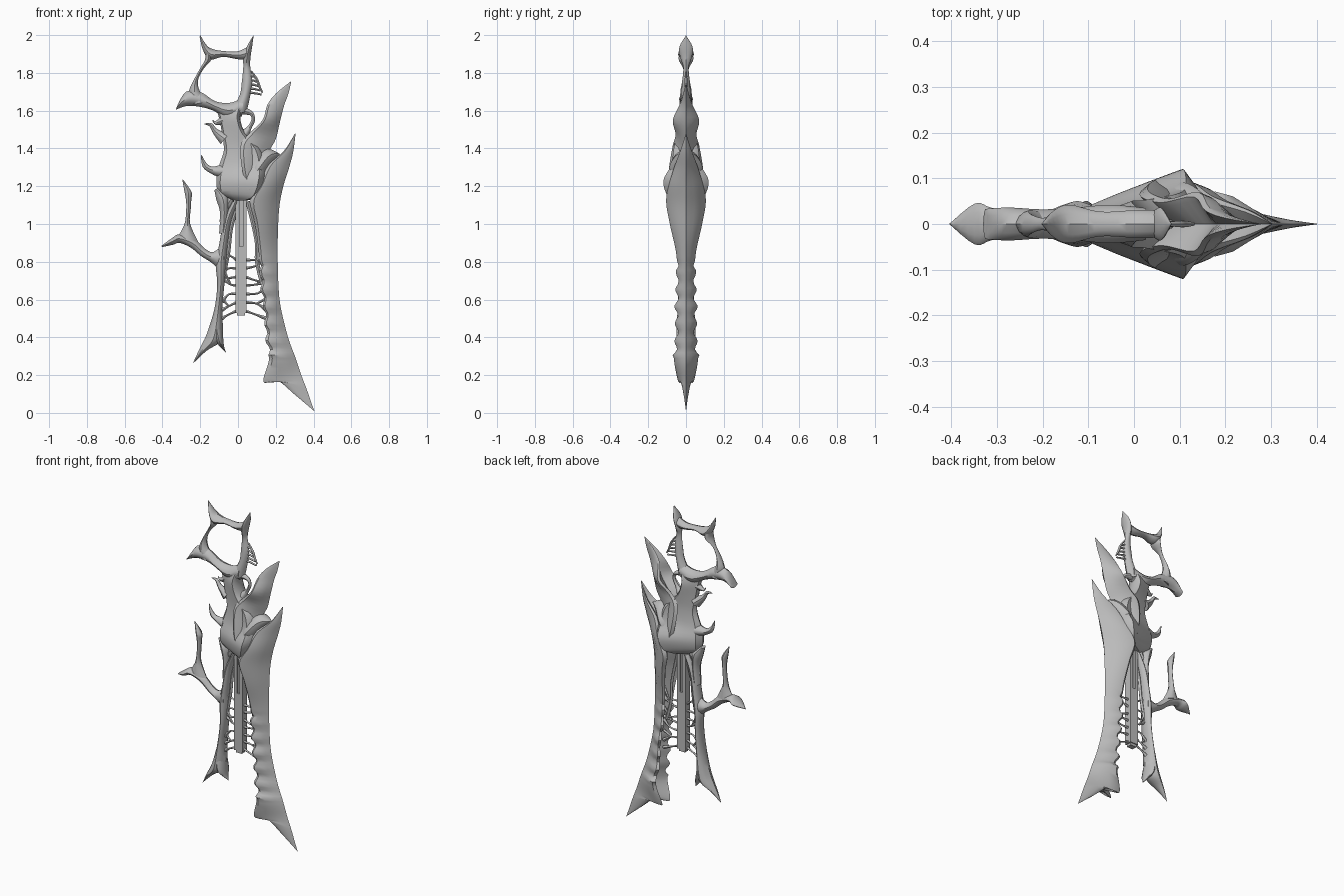
import bpy, bmesh, math, random
from mathutils import Vector

random.seed(4)
bone = bpy.data.materials.new("bone_grey")
bone.diffuse_color = (0.5, 0.5, 0.5, 1)

# Half cross-sections: (position from edge a to edge b, thickness factor)
LENS = [(0, 0), (.14, .55), (.32, .88), (.5, 1), (.68, .88), (.86, .55), (1, 0)]
SHELL = [(.4, 0), (.06, .7), (0, .85), (.12, 1), (.4, .85), (.75, .42), (1, 0)]
PLATE = [(0, 0), (.08, .35), (.3, .55), (.6, .8), (.85, 1), (.95, .7), (1, 0)]


def finish(name, bm):
    bmesh.ops.remove_doubles(bm, verts=bm.verts, dist=1e-4)
    bmesh.ops.recalc_face_normals(bm, faces=bm.faces)
    me = bpy.data.meshes.new(name)
    bm.to_mesh(me)
    bm.free()
    me.materials.append(bone)
    ob = bpy.data.objects.new(name, me)
    bpy.context.collection.objects.link(ob)
    return ob


def smooth_rows(rows, steps):
    """Catmull-Rom interpolation between rows."""
    out = []
    for i in range(len(rows) - 1):
        p = [rows[max(i - 1, 0)], rows[i], rows[i + 1], rows[min(i + 2, len(rows) - 1)]]
        for s in range(steps):
            t = s / steps
            out.append([.5 * (2 * b + (c - a) * t + (2 * a - 5 * b + 4 * c - d) * t * t
                              + (3 * b - a - 3 * c + d) * t ** 3) for a, b, c, d in zip(*p)])
    return out + [list(rows[-1])]


def loft(name, rows, prof=LENS, steps=4, ripple=0):
    """Rows of (xa, za, xb, zb, half thickness), mirrored front to back."""
    bm = bmesh.new()
    rings = []
    for xa, za, xb, zb, t in smooth_rows(rows, steps):
        t = max(t, 0)
        if ripple and .3 < za < .8:
            w = math.sin(za * 2 * math.pi / .09)
            t *= 1 + ripple * w
            xa -= .008 * w
        ring = [(u, -v) for u, v in prof] + [(u, v) for u, v in prof[-2:0:-1]]
        rings.append([bm.verts.new((xa + (xb - xa) * u, v * t, za + (zb - za) * u))
                      for u, v in ring])
    n = len(rings[0])
    for r, s in zip(rings, rings[1:]):
        for i in range(n):
            j = (i + 1) % n
            bm.faces.new((r[i], r[j], s[j], s[i]))
    for r in (rings[0], rings[-1]):
        for k in range(1, n // 2):
            quad = [r[k - 1], r[k], r[-k], r[-k + 1]] if k > 1 else [r[0], r[1], r[-1]]
            bm.faces.new(quad)
        bm.faces.new((r[n // 2 - 1], r[n // 2], r[n // 2 + 1]))
    return finish(name, bm)


def tube(name, pts, steps=4):
    """Tapered strand through (x, z, radius) points."""
    rows = []
    for i, (x, z, r) in enumerate(pts):
        a, b = pts[max(i - 1, 0)], pts[min(i + 1, len(pts) - 1)]
        d = Vector((b[0] - a[0], b[1] - a[1])).normalized() * r
        rows.append((x - d.y, z + d.x, x + d.y, z - d.x, r))
    return loft(name, rows, LENS, steps)


def box(name, x0, x1, y, z0, z1):
    bm = bmesh.new()
    bmesh.ops.create_cube(bm, size=1)
    for v in bm.verts:
        v.co = ((x0 + x1) / 2 + v.co.x * (x1 - x0), v.co.y * 2 * y, (z0 + z1) / 2 + v.co.z * (z1 - z0))
    return finish(name, bm)


# Large outer blade, a folded shell open towards the middle
loft("right_blade", [
    (.302, 1.48, .305, 1.48, 0), (.245, 1.39, .292, 1.38, .03), (.16, 1.31, .268, 1.29, .06),
    (.115, 1.21, .24, 1.2, .09), (.065, 1.12, .22, 1.1, .105), (.09, 1, .212, .98, .085),
    (.112, .83, .21, .83, .05), (.125, .66, .215, .66, .047), (.14, .55, .228, .55, .052),
    (.15, .4, .265, .4, .05), (.165, .29, .305, .29, .064), (.135, .165, .335, .2, .042),
    (.21, .17, .362, .13, .028), (.3, .097, .386, .06, .012), (.403, .01, .405, .008, 0)],
    SHELL, 7, .2)

# Left blade with forked foot
loft("left_blade", [
    (-.03, 1.12, .005, 1.12, .03), (-.075, 1.02, -.035, 1.02, .035), (-.1, .89, -.055, .89, .04),
    (-.118, .79, -.062, .79, .04), (-.11, .68, -.072, .68, .04), (-.125, .55, -.083, .55, .045),
    (-.165, .42, -.08, .42, .05), (-.19, .365, -.1, .37, .045), (-.215, .315, -.165, .33, .025),
    (-.24, .26, -.238, .262, 0)])
loft("left_blade_toe", [(-.15, .46, -.082, .46, .045), (-.125, .39, -.077, .38, .05),
                        (-.095, .35, -.072, .345, .025), (-.066, .32, -.063, .32, 0)])
loft("left_blade_collar", [(-.125, 1.18, -.11, 1.19, .02), (-.115, 1.13, -.05, 1.15, .04),
                           (-.095, 1.06, -.05, 1.06, .035), (-.1, .95, -.06, .95, .03)])
tube("collar_thorn", [(-.03, 1.15, .02), (-.055, 1.1, .02), (-.08, 1.06, .012), (-.095, 1.01, .003)])

# Forked side arm
loft("side_arm", [
    (-.07, .9, -.08, .74, .035), (-.13, .852, -.14, .795, .03), (-.175, .87, -.195, .83, .025),
    (-.23, .92, -.25, .875, .027), (-.31, .945, -.31, .9, .035), (-.35, .925, -.345, .89, .045),
    (-.405, .885, -.403, .878, 0)])
loft("side_arm_prong", [
    (-.32, .93, -.21, .905, .03), (-.283, 1, -.253, 1, .022), (-.274, 1.08, -.25, 1.08, .018),
    (-.276, 1.13, -.247, 1.13, .02), (-.285, 1.18, -.246, 1.17, .022), (-.295, 1.235, -.291, 1.235, 0)])

# Head body and crest
loft("head", [
    (-.03, 1.125, .05, 1.125, .06), (-.1, 1.165, .115, 1.15, .1), (-.115, 1.23, .148, 1.23, .12),
    (-.1, 1.31, .15, 1.31, .08), (-.075, 1.39, .12, 1.4, .065), (-.085, 1.48, .04, 1.48, .052),
    (-.1, 1.56, .012, 1.56, .05), (-.12, 1.62, .03, 1.62, .035)], PLATE)
loft("crest", [
    (.277, 1.753, .282, 1.755, 0), (.2, 1.69, .267, 1.69, .015), (.155, 1.63, .245, 1.63, .035),
    (.13, 1.55, .222, 1.54, .07), (.06, 1.48, .2, 1.45, .055), (.015, 1.42, .165, 1.38, .07),
    (.02, 1.3, .15, 1.28, .09), (.05, 1.18, .13, 1.19, .1)], SHELL)
loft("crest_barb", [(.215, 1.375, .222, 1.37, .01), (.15, 1.4, .19, 1.33, .05),
                    (.09, 1.36, .14, 1.24, .09), (.04, 1.28, .09, 1.18, .08)])

# Thorns on the left of the head
tube("lower_thorn", [(-.195, 1.365, .002), (-.175, 1.31, .014), (-.135, 1.285, .02), (-.08, 1.28, .04)])
tube("upper_thorn", [(-.178, 1.53, .002), (-.145, 1.525, .01), (-.12, 1.49, .016), (-.07, 1.45, .035)])
tube("small_thorn", [(-.135, 1.55, .002), (-.118, 1.535, .01), (-.08, 1.55, .025)])
tube("hook", [(.02, 1.6, .022), (.07, 1.585, .012), (.08, 1.55, .01), (.06, 1.51, .012), (.03, 1.47, .03)])

# Ring-shaped grip
loft("grip_post", [
    (-.04, 1.59, .045, 1.59, .035), (.008, 1.68, .065, 1.68, .026), (.02, 1.75, .076, 1.76, .02),
    (.028, 1.83, .065, 1.83, .014), (.028, 1.88, .066, 1.88, .03), (.045, 1.935, .075, 1.94, .035),
    (.08, 1.997, .083, 2, 0)])
loft("grip_top", [
    (-.2, 2, -.203, 1.99, 0), (-.165, 1.945, -.185, 1.92, .03), (-.13, 1.925, -.15, 1.87, .042),
    (-.07, 1.915, -.08, 1.885, .027), (0, 1.915, 0, 1.872, .03), (.055, 1.94, .045, 1.87, .03)])
loft("grip_left", [
    (-.188, 1.95, -.14, 1.92, .02), (-.172, 1.88, -.14, 1.872, .04), (-.203, 1.82, -.183, 1.82, .014),
    (-.235, 1.76, -.212, 1.76, .02), (-.26, 1.7, -.2, 1.7, .03), (-.25, 1.63, -.15, 1.65, .03)])
loft("grip_bottom", [
    (-.33, 1.605, -.32, 1.63, .033), (-.27, 1.625, -.275, 1.7, .036), (-.2, 1.62, -.2, 1.7, .032),
    (-.13, 1.6, -.12, 1.65, .036), (-.06, 1.56, -.04, 1.642, .042), (.02, 1.57, .03, 1.67, .035)])

# Ribbed spur on the grip post
tube("spur", [(.07, 1.81, .004), (.1, 1.765, .007), (.112, 1.73, .007), (.13, 1.695, .004)])
for i in range(5):
    z = 1.685 + i * .022
    tube("spur_rib", [(.05, z + .01, .008), (.085, z + .008, .006), (.125 - i * .009, z, .005)], 2)

# Central rod with a slotted upper half
box("rod", -.012, .045, .022, .53, .88)
box("rod_tip", -.004, .037, .016, .515, .54)
box("rod_rail_left", -.012, .008, .022, .88, 1.15)
box("rod_rail_right", .026, .045, .022, .88, 1.15)
box("rod_core", .006, .028, .010, .87, 1.15)

# Inner linings and sinews tying the rod to both blades
tube("right_lining", [(.05, 1.12, .012), (.075, 1.02, .01), (.098, .9, .009), (.1, .8, .01), (.13, .68, .012)])
tube("left_lining", [(.0, 1.1, .01), (-.035, .98, .009), (-.05, .85, .009), (-.075, .72, .008)])
for side, rod_x, blade_x in (("left", -.008, -.085), ("right", .04, .15)):
    for k in range(7):
        z = .54 + k * .045
        rise = random.uniform(-.05, .06) if k > 1 else -.04
        mx = (rod_x + blade_x) / 2 + random.uniform(-.015, .015)
        mz = z + rise * .3 + random.uniform(-.012, .012)
        tube(side + "_sinew", [(rod_x, z, .008), (mx, mz, .005), (blade_x, z + rise, .011)], 3)
        if k % 2:
            tube(side + "_sinew_fork", [(mx, mz, .005), (blade_x, z + rise + .06, .008)], 2)

for ob in bpy.context.scene.objects:
    ob.select_set(True)
    bpy.context.view_layer.objects.active = ob
bpy.ops.object.shade_smooth_by_angle(angle=math.radians(35))
